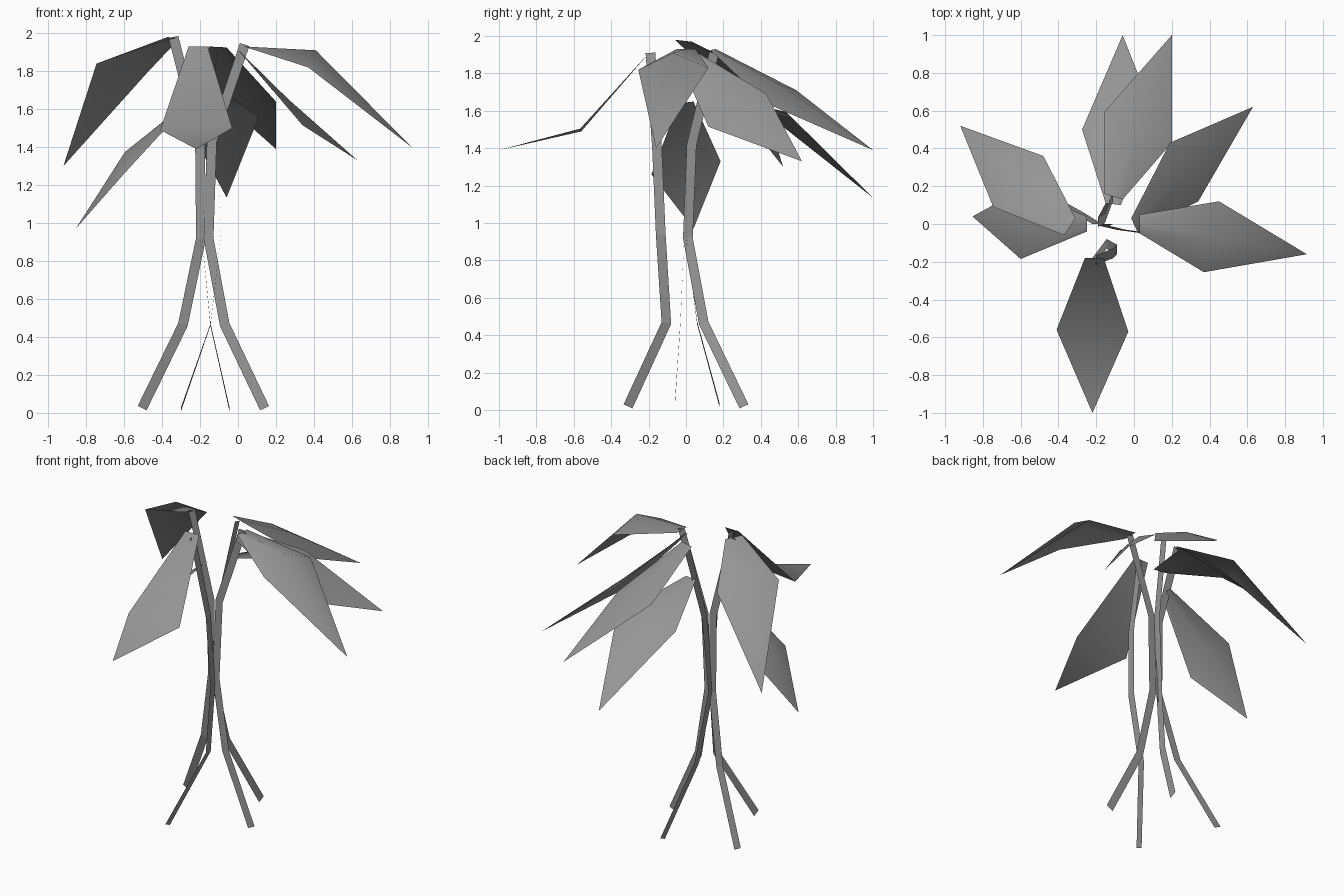
import bpy
from mathutils import Vector

# Dark grey foliage
grey = bpy.data.materials.new("dark_grey")
grey.diffuse_color = (0.3, 0.3, 0.3, 1)


def make(name, verts, faces, smooth):
    me = bpy.data.meshes.new(name)
    me.from_pydata([tuple(v) for v in verts], [], faces)
    me.update()
    me.materials.append(grey)
    for p in me.polygons:
        p.use_smooth = smooth
    ob = bpy.data.objects.new(name, me)
    bpy.context.collection.objects.link(ob)
    return ob


def stem(name, path, normal, width=0.052):
    """Flat ribbon along a path; its width lies at right angles to 'normal'."""
    pts, n = [Vector(p) for p in path], Vector(normal)
    verts = []
    for i, p in enumerate(pts):
        a = p - pts[i - 1] if i else pts[1] - p
        b = pts[i + 1] - p if i < len(pts) - 1 else a
        side = n.cross(a.normalized() + b.normalized()).normalized() * width / 2
        verts += [p - side, p + side]
    faces = [(i, i + 1, i + 3, i + 2) for i in range(0, len(verts) - 2, 2)]
    make(name, verts, faces, False)


def leaf(name, base_a, base_b, wide_a, wide_b, tip, ridge):
    """Folded diamond leaf with a midrib raised by 'ridge'."""
    a, b, wa, wb, t = map(Vector, (base_a, base_b, wide_a, wide_b, tip))
    base_mid = (a + b) / 2
    mid = (wa + wb) / 2 + Vector((0, 0, ridge))
    make(name, [a, base_mid, b, wa, mid, wb, t],
         [(0, 1, 4, 3), (1, 2, 5, 4), (3, 4, 6), (4, 5, 6)], True)


# Four ribbon stems, pinched together at mid height
stem("stem_left", [(-0.505, 0.18, 0.025), (-0.29, 0.06, 0.465), (-0.195, 0.0, 0.92),
                   (-0.20, 0.0, 1.43), (-0.34, 0.0, 1.98)], (0, 1, 0))
stem("stem_right", [(0.14, -0.06, 0.025), (-0.07, -0.03, 0.465), (-0.155, -0.01, 0.92),
                    (-0.138, 0.0, 1.43), (0.035, 0.0, 1.94)], (0, 1, 0))
stem("stem_front", [(-0.30, -0.31, 0.02), (-0.145, -0.105, 0.465), (-0.09, -0.135, 0.94),
                    (-0.11, -0.155, 1.40), (-0.20, -0.19, 1.91)], (1, 0, 0))
stem("stem_back", [(-0.045, 0.31, 0.02), (-0.145, 0.095, 0.465), (-0.19, 0.01, 0.92),
                   (-0.155, 0.03, 1.42), (-0.11, 0.15, 1.91)], (1, 0, 0))

# Seven drooping leaves
leaf("leaf_front", (-0.26, -0.18, 1.93), (-0.16, -0.18, 1.93),
     (-0.41, -0.56, 1.49), (-0.03, -0.57, 1.50), (-0.22, -1.0, 1.39), 0.01)
leaf("leaf_right_front", (0.03, -0.05, 1.93), (0.03, 0.05, 1.93),
     (0.37, -0.255, 1.82), (0.45, 0.12, 1.83), (0.915, -0.16, 1.40), 0.085)
leaf("leaf_right_back", (0.02, -0.045, 1.89), (-0.015, 0.03, 1.93),
     (0.34, 0.12, 1.515), (0.19, 0.43, 1.69), (0.63, 0.62, 1.33), 0.05)
leaf("leaf_left_back", (-0.31, 0.03, 1.97), (-0.37, -0.06, 1.98),
     (-0.48, 0.36, 1.79), (-0.745, 0.09, 1.84), (-0.92, 0.52, 1.30), 0.06)
leaf("leaf_left_low", (-0.25, 0.04, 1.65), (-0.25, -0.04, 1.64),
     (-0.59, 0.185, 1.33), (-0.60, -0.185, 1.26), (-0.855, 0.04, 0.97), 0.08)
leaf("leaf_back_low", (-0.07, 0.10, 1.69), (-0.15, 0.11, 1.69),
     (0.11, 0.57, 1.56), (-0.275, 0.50, 1.53), (-0.06, 1.0, 1.135), 0.05)
leaf("leaf_back_high", (-0.06, 0.13, 1.925), (-0.155, 0.16, 1.93),
     (0.20, 0.43, 1.64), (-0.16, 0.59, 1.71), (0.20, 1.0, 1.39), 0.06)
